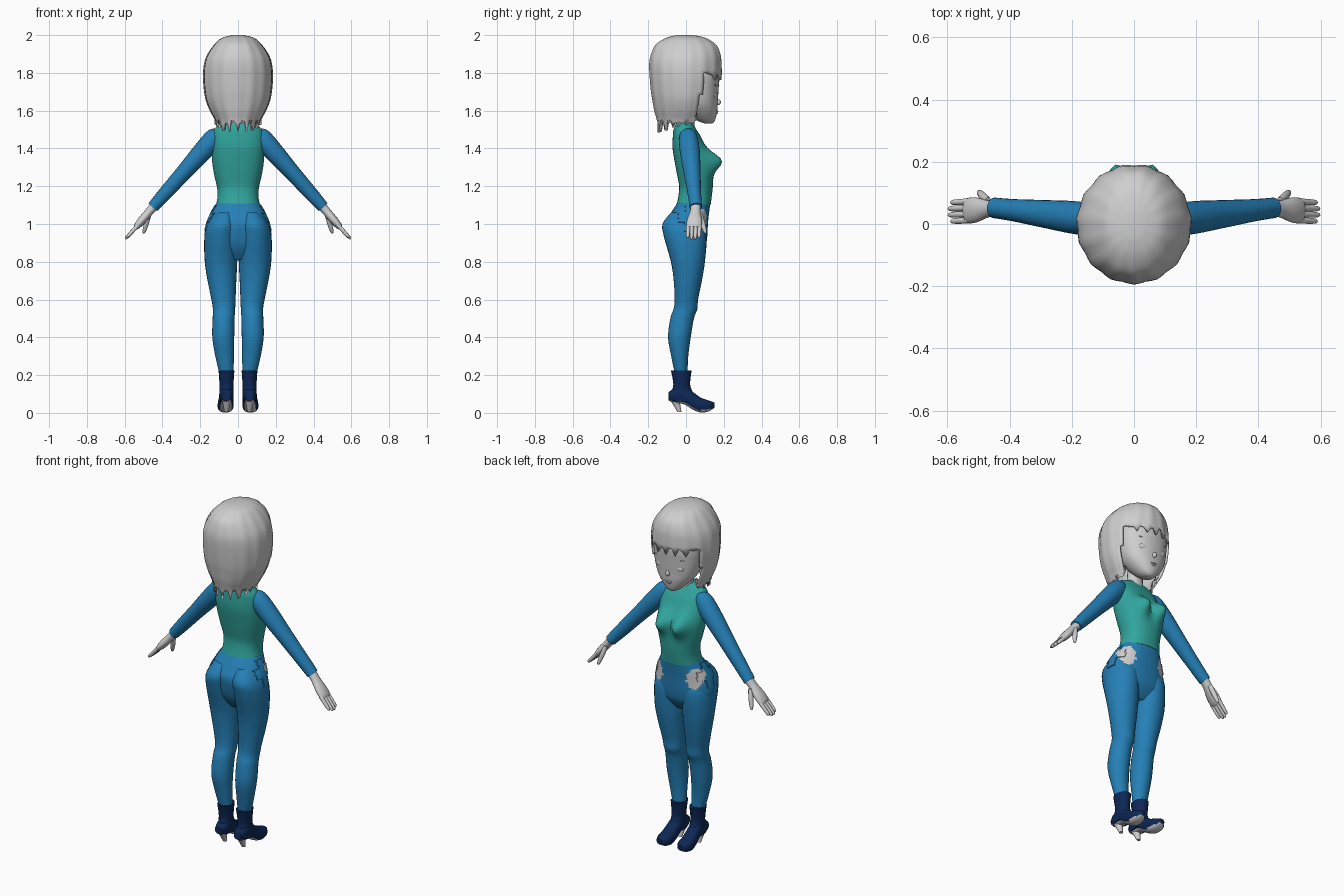
import bpy, bmesh, math, random
from mathutils import Matrix, Vector

random.seed(4)
cube = bpy.data.objects.get("Cube")
if cube:
    bpy.data.objects.remove(cube, do_unlink=True)


def material(name, rgb):
    m = bpy.data.materials.new(name)
    m.use_nodes = True
    m.diffuse_color = (*rgb, 1)
    m.node_tree.nodes["Principled BSDF"].inputs["Base Color"].default_value = (*rgb, 1)
    return m


GREY = material("pale grey", (0.62, 0.62, 0.62))
TEAL = material("shirt teal", (0.03, 0.38, 0.34))
BLUE = material("trouser blue", (0.018, 0.215, 0.47))
NAVY = material("boot navy", (0.004, 0.02, 0.09))


def finish(name, bm, mats, mirror=False):
    mesh = bpy.data.meshes.new(name)
    bm.to_mesh(mesh)
    bm.free()
    for m in mats:
        mesh.materials.append(m)
    mesh.shade_smooth()
    mesh.set_sharp_from_angle(angle=math.radians(55))
    ob = bpy.data.objects.new(name, mesh)
    bpy.context.scene.collection.objects.link(ob)
    if mirror:
        ob.modifiers.new("both_sides", 'MIRROR')
    return ob


def smooth_rings(rings, steps):
    """Catmull-Rom interpolation between the key rings."""
    out = []
    for i in range(len(rings) - 1):
        a, b, c, d = (rings[min(max(i + k, 0), len(rings) - 1)] for k in (-1, 0, 1, 2))
        for s in range(steps):
            t = s / steps
            out.append([q + t * (r - p) / 2 + t * t * (p - 2.5 * q + 2 * r - s4 / 2)
                        + t ** 3 * (1.5 * (q - r) + (s4 - p) / 2)
                        for p, q, r, s4 in zip(a, b, c, d)])
    return out + [list(rings[-1])]


def loft(rings, sides=24, steps=4, power=2.0, along_y=False, ripple=0.0):
    """Skin rings of (height, centre x, radius x, low, high)."""
    bm = bmesh.new()
    rows = []
    for t, cx, rx, lo, hi in smooth_rings(rings, steps):
        row = []
        for k in range(sides):
            a = math.tau * k / sides
            wave = 1 + ripple * math.sin(a * 15)
            c, s = (math.copysign(abs(f) ** (2 / power), f) * wave
                    for f in (math.cos(a), math.sin(a)))
            x, w = cx + rx * c, (lo + hi) / 2 + (hi - lo) / 2 * s
            row.append(bm.verts.new((x, t, w) if along_y else (x, w, t)))
        rows.append(row)
    for p, q in zip(rows, rows[1:]):
        for k in range(sides):
            n = (k + 1) % sides
            bm.faces.new((p[k], p[n], q[n], q[k]))
    bm.faces.new(rows[0])
    bm.faces.new(rows[-1])
    bmesh.ops.recalc_face_normals(bm, faces=bm.faces)
    return bm


def limb(name, start, end, profile, mat, sides=16):
    """Mirrored tapered limb; profile holds (fraction, thickness, breadth in y)."""
    start, end = Vector(start), Vector(end)
    d = (end - start).normalized()
    y = (Vector((0, 1, 0)) - d * d.y).normalized()
    x = y.cross(d)
    size = (end - start).length
    bm = loft([(t * size, 0, r, -w, w) for t, r, w in profile], sides)
    frame = Matrix((x, y, d)).transposed().to_4x4()
    bmesh.ops.transform(bm, matrix=Matrix.Translation(start) @ frame, verts=bm.verts)
    return finish(name, bm, [mat], True)


def ellipsoid(name, centre, radii, mat, mirror=False):
    bm = bmesh.new()
    m = Matrix.Translation(centre) @ Matrix.Diagonal((*radii, 1))
    bmesh.ops.create_uvsphere(bm, u_segments=20, v_segments=12, radius=1, matrix=m)
    return finish(name, bm, [mat], mirror)


# Shirt, with the bust pushed out of the front
bm = loft([(1.1, 0, .116, -.05, .13), (1.15, 0, .108, -.04, .137), (1.2, 0, .112, -.036, .142),
           (1.26, 0, .126, -.047, .142), (1.33, 0, .137, -.06, .128), (1.4, 0, .14, -.071, .105),
           (1.46, 0, .138, -.07, .08), (1.5, 0, .125, -.066, .055), (1.525, 0, .1, -.056, .04),
           (1.54, 0, .06, -.045, .03)], 48, 4, 2.3)
for v in bm.verts:
    front = min(max(v.co.y / .08, 0), 1)
    v.co.y += .07 * front * math.exp(-((abs(v.co.x) - .058) / .045) ** 2
                                     - ((v.co.z - 1.335) / .055) ** 2)
finish("shirt", bm, [TEAL])


# Trousers: pale hip patches are picked by position
def hip_patch(p):
    return p.y > .03 and ((abs(p.x) - .115) / .038) ** 2 + ((p.z - 1.02) / .058) ** 2 < 1


def cross_patch(f):
    p = f.calc_center_median()
    across, up = abs(p.y - .02), abs(p.z - 1.03)
    return abs(p.x) > .1 and (across < .06 and up < .025 or across < .025 and up < .065)


def paint_hips(bm):
    for f in bm.faces:
        if hip_patch(f.calc_center_median()):
            f.material_index = 1


bm = loft([(1.112, 0, .114, -.046, .129), (1.05, 0, .146, -.085, .121), (1, 0, .166, -.108, .116),
           (.93, 0, .178, -.1, .112), (.87, 0, .16, -.08, .1), (.81, 0, .09, -.04, .06)],
          64, 7, 2.3)
paint_hips(bm)
for side in (-1, 1):
    faces = [f for f in bm.faces if cross_patch(f) and f.calc_center_median().x * side > 0]
    bmesh.ops.inset_region(bm, faces=faces, thickness=.002, depth=.004)
finish("trouser_hips", bm, [BLUE, GREY])

bm = loft([(1.06, .07, .045, -.08, .03), (1, .083, .077, -.124, .08), (.93, .09, .088, -.116, .108),
           (.8, .09, .086, -.08, .1), (.7, .085, .076, -.065, .084), (.6, .077, .064, -.06, .064),
           (.55, .074, .059, -.066, .06), (.5, .076, .058, -.083, .042), (.4, .078, .058, -.095, .025),
           (.3, .071, .049, -.078, .012), (.21, .061, .038, -.06, .008)], 28, 5)
paint_hips(bm)
finish("trouser_legs", bm, [BLUE, GREY], True)

# Ankle boots with pale soles and heels
bm = loft([(.225, .061, .042, -.08, .03), (.15, .061, .037, -.067, .022),
           (.1, .061, .037, -.082, .04), (.06, .061, .036, -.085, .045)], 20, 4)
finish("boot_shafts", bm, [NAVY], True)

bm = loft([(-.092, .061, .024, .065, .11), (-.06, .061, .036, .052, .13), (-.01, .062, .037, .045, .14),
           (.04, .064, .039, .015, .108), (.08, .066, .042, .002, .08), (.12, .067, .038, .008, .066),
           (.15, .067, .018, .026, .055)], 24, 4, 2.5, along_y=True)
bm.normal_update()
for f in bm.faces:
    f.material_index = int(f.normal.z < -.6)
finish("boot_feet", bm, [NAVY, GREY], True)
finish("boot_heels", loft([(.075, .061, .03, -.088, -.03), (.045, .061, .019, -.07, -.03),
                           (.004, .061, .011, -.045, -.023)], 14, 3), [GREY], True)

# Arms and hands
limb("sleeves", (.12, .012, 1.46), (.45, .052, 1.09),
     [(-.08, .025, .03), (0, .052, .048), (.2, .052, .053), (.5, .043, .045),
      (.8, .037, .036), (1, .031, .033)], BLUE, 24)
limb("palms", (.44, .052, 1.1), (.542, .042, .98),
     [(0, .024, .028), (.3, .022, .028), (.65, .022, .04), (.9, .018, .041), (1, .012, .036)], GREY)
finger = [(0, .011, .011), (.6, .01, .01), (.9, .008, .008), (1, .003, .003)]
for i, name in enumerate(("little", "ring", "middle", "index")):
    y = .012 + .02 * i
    reach = .008 if name in ("ring", "middle") else 0
    limb(name + "_fingers", (.53, y, .993), (.589 + reach, y - .003, .928 - reach), finger, GREY, 10)
limb("thumbs", (.47, .072, 1.055), (.5, .104, .95),
     [(0, .012, .014), (.5, .013, .014), (.9, .009, .009), (1, .003, .003)], GREY, 10)

# Neck, head and facial features
finish("neck", loft([(1.49, 0, .06, -.045, .05), (1.54, 0, .046, -.032, .045),
                     (1.64, 0, .042, -.03, .05)], 20, 3), [GREY])
finish("head", loft([(1.532, 0, .018, .1, .14), (1.55, 0, .05, .055, .154), (1.6, 0, .098, .0, .165),
                     (1.65, 0, .126, -.03, .168), (1.72, 0, .142, -.06, .173),
                     (1.8, 0, .148, -.09, .176), (1.88, 0, .13, -.1, .15),
                     (1.94, 0, .06, -.05, .07)], 36, 4, 2.2), [GREY])
ellipsoid("nose", (0, .168, 1.645), (.011, .017, .016), GREY)
ellipsoid("upper_lip", (0, .163, 1.597), (.02, .008, .005), GREY)
ellipsoid("lower_lip", (0, .161, 1.588), (.015, .008, .006), GREY)
ellipsoid("eyes", (.058, .146, 1.682), (.03, .017, .02), GREY, True)
ellipsoid("brows", (.06, .152, 1.735), (.034, .011, .005), GREY, True)
ellipsoid("ears", (.135, .03, 1.66), (.012, .02, .03), GREY, True)

# Bobbed hair: a rippled shell opened at the face, with ragged ends
bm = loft([(2, 0, .03, -.05, .04), (1.985, 0, .085, -.105, .105), (1.95, 0, .125, -.158, .16),
           (1.9, 0, .16, -.182, .183), (1.85, 0, .178, -.192, .189), (1.78, 0, .184, -.19, .19),
           (1.7, 0, .178, -.183, .18), (1.65, 0, .168, -.175, .17), (1.6, 0, .148, -.166, .155),
           (1.56, 0, .126, -.155, .135), (1.53, 0, .112, -.148, .12)], 60, 4, 2, ripple=.014)


def over_face(f):
    p = f.calc_center_median()
    edge = .055 + .2 * max(p.z - 1.56, 0)
    return p.z < 1.8 and p.y > edge or len(f.verts) > 4 and p.z < 1.7


bmesh.ops.delete(bm, geom=[f for f in bm.faces if over_face(f)], context='FACES')
ends = [v for v in bm.verts if v.is_boundary]
for v in ends:
    tip = int((math.atan2(v.co.y, v.co.x) + math.pi) / math.tau * 60 + .5) % 3 == 0
    if v.co.z < 1.545:
        v.co.z += .25 * (v.co.y + .15) + (-.045 if tip else random.uniform(-.01, .015))
    elif v.co.y > .12 and v.co.z > 1.75:
        v.co.z += -.035 if tip else random.uniform(-.01, .01)
hair = finish("hair", bm, [GREY])
shell = hair.modifiers.new("thickness", 'SOLIDIFY')
shell.thickness = .012
shell.offset = -1
